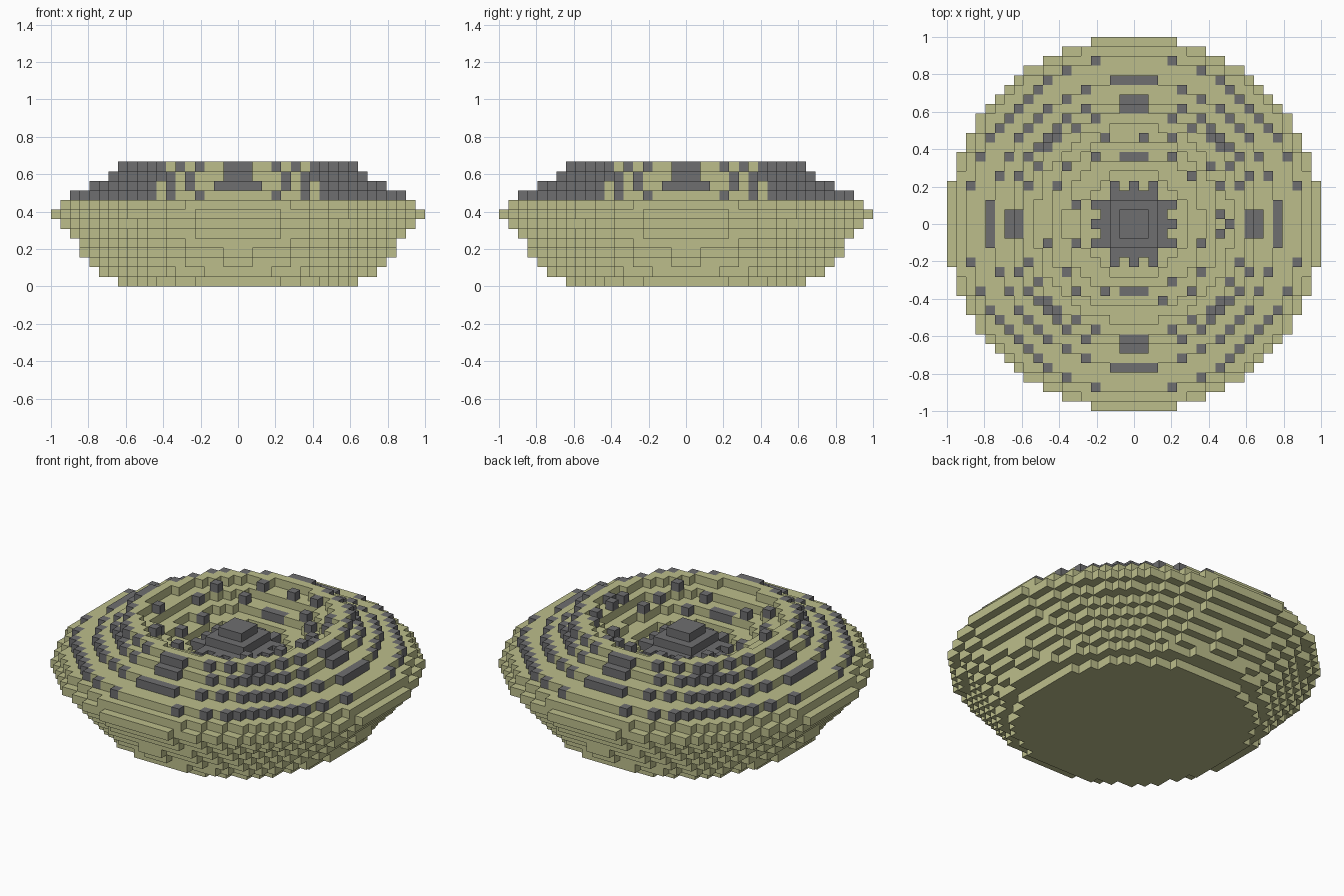
import bpy, bmesh
from mathutils import Vector

if "Cube" in bpy.data.objects:
    bpy.data.objects.remove(bpy.data.objects["Cube"])

V = 2 / 39          # edge length of one block


def material(name, rgb):
    m = bpy.data.materials.new(name)
    m.use_nodes = True
    m.diffuse_color = (*rgb, 1)
    m.node_tree.nodes["Principled BSDF"].inputs["Base Color"].default_value = (*rgb, 1)
    return m


cream = material("pale olive", (0.505, 0.515, 0.26))
grey = material("dark grey", (0.156, 0.156, 0.162))

# Squared disc radius, in blocks, of each layer from the ground up
LAYERS = [165, 205, 227, 257, 282, 309, 341, 377, 350, 306, 231, 171, 145]
# Crater: (squared radius, height of the surface in layers), inside out
CRATER = [(31, 9), (52, 10), (80, 11), (107, 12)]


def surface(x, y):
    d = x * x + y * y
    return next((top for r, top in CRATER if d <= r), len(LAYERS))


def in_disc(x, y, z):
    return x * x + y * y <= LAYERS[z]


def on_rim(x, y, z):
    """Blocks on the outward corners of the stepped rings, and short straight runs."""
    x, y = abs(x), abs(y)
    out_x, out_y = not in_disc(x + 1, y, z), not in_disc(x, y + 1, z)
    if out_x and out_y:
        return True
    return (out_y and not in_disc(3, y, z)) or (out_x and not in_disc(x, 3, z))


# Bowl body and the studs set into its upper rings
body, rim = set(), set()
span = range(-19, 20)
for z in range(len(LAYERS)):
    for x in span:
        for y in span:
            if in_disc(x, y, z) and z < surface(x, y):
                (rim if z > 8 and on_rim(x, y, z) else body).add((x, y, z))

# Stepped centre mound: rounded base with prongs, then two square slabs
mound = set()
for x in range(-4, 5):
    for y in range(-4, 5):
        a, b = sorted((abs(x), abs(y)))
        if (b <= 3 and a + b <= 5) or (b == 4 and a in (0, 2)):
            mound.add((x, y, 9))
        if b <= 2:
            mound.add((x, y, 10))
        if b <= 1:
            mound.add((x, y, 11))

# Loose studs standing on the crater steps
crater = set()
spots = [(-1, 7), (0, 7), (1, 7), (1, 9), (4, 9), (4, 7), (-4, 7), (6, 5), (8, 6),
         (9, 4), (9, 1), (10, 0), (9, -1), (7, -5), (6, -7), (3, -8), (1, -7),
         (0, -7), (-1, -7), (-3, -7), (-6, -7), (-7, -5), (-6, -2), (-9, -2),
         (-6, 2), (-8, 4), (-7, 6), (7, -2), (-3, 9), (4, -6)]
for x, y in spots:
    crater.add((x, y, surface(x, y)))

filled = body | rim | mound | crater
SIDES = [Vector(s) for s in ((1, 0, 0), (-1, 0, 0), (0, 1, 0), (0, -1, 0), (0, 0, 1), (0, 0, -1))]


def build(name, cells, mat):
    """Join the open faces of a set of blocks into one mesh."""
    bm = bmesh.new()
    corners = {}

    def corner(p):
        key = tuple(round(2 * c) for c in p)
        if key not in corners:
            corners[key] = bm.verts.new(p * V)
        return corners[key]

    for cell in sorted(cells):
        centre = Vector(cell) + Vector((0, 0, 0.5))
        for n in SIDES:
            if tuple(int(c + s) for c, s in zip(cell, n)) in filled:
                continue
            u = Vector((n.y, n.z, n.x))
            w = n.cross(u)
            quad = [centre + (n + u * i + w * j) / 2 for i, j in ((1, 1), (-1, 1), (-1, -1), (1, -1))]
            bm.faces.new([corner(p) for p in quad])
    mesh = bpy.data.meshes.new(name)
    bm.to_mesh(mesh)
    bm.free()
    mesh.materials.append(mat)
    bpy.context.collection.objects.link(bpy.data.objects.new(name, mesh))


build("bowl_body", body, cream)
build("rim_studs", rim, grey)
build("centre_mound", mound, grey)
build("crater_studs", crater, grey)
